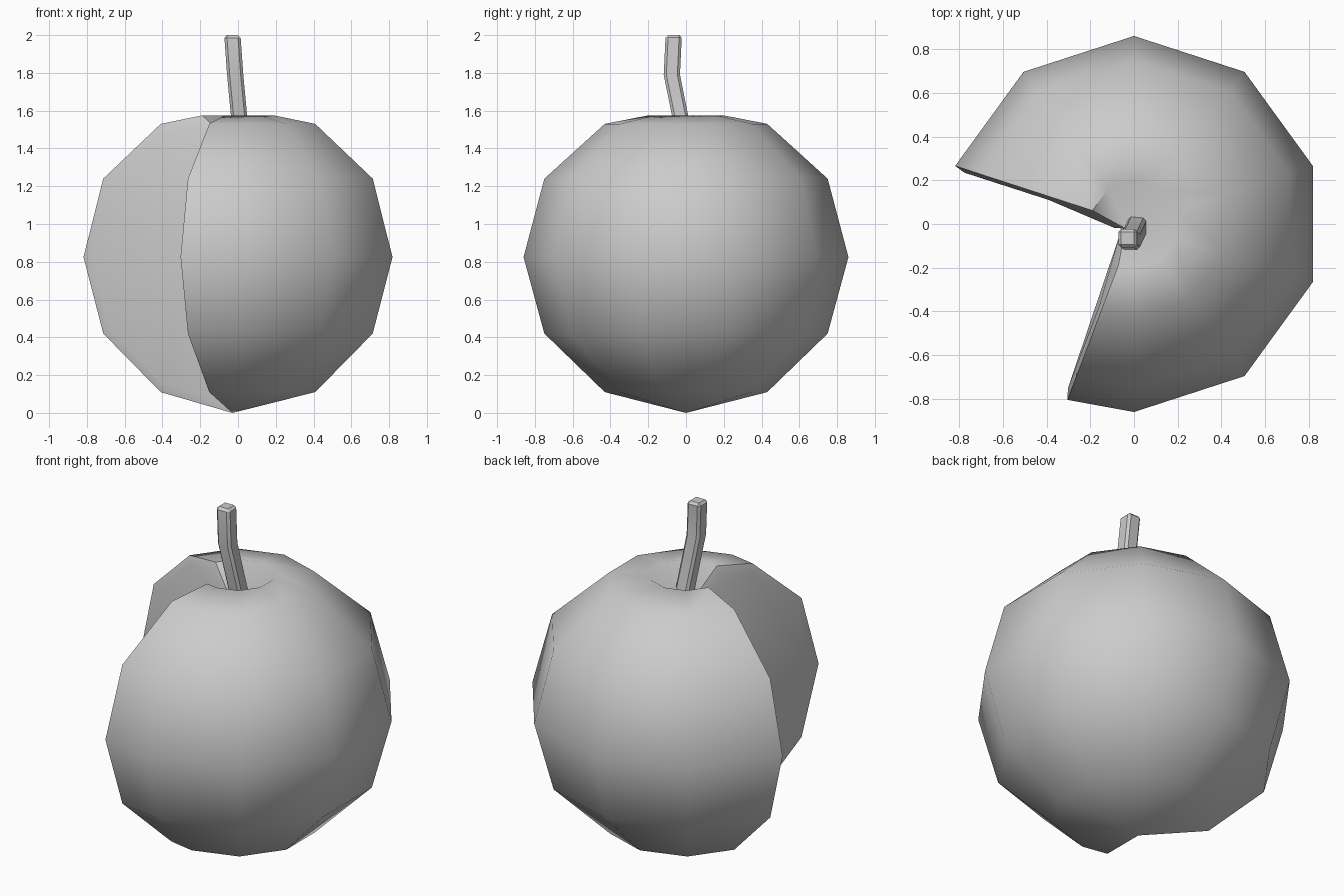
import bpy, bmesh
from math import sin, cos, radians
from mathutils import Vector

cube = bpy.data.objects.get("Cube")
if cube:
    bpy.data.objects.remove(cube)

grey = bpy.data.materials.new("light_grey")
grey.use_nodes = True
grey.diffuse_color = (0.6, 0.6, 0.6, 1)
grey.node_tree.nodes["Principled BSDF"].inputs["Base Color"].default_value = (0.6, 0.6, 0.6, 1)


def finish(bm, name, smooth_angle):
    bmesh.ops.recalc_face_normals(bm, faces=bm.faces)
    mesh = bpy.data.meshes.new(name)
    bm.to_mesh(mesh)
    bm.free()
    mesh.materials.append(grey)
    ob = bpy.data.objects.new(name, mesh)
    bpy.context.collection.objects.link(ob)
    bpy.ops.object.select_all(action='DESELECT')
    ob.select_set(True)
    bpy.context.view_layer.objects.active = ob
    bpy.ops.object.shade_smooth_by_angle(angle=radians(smooth_angle))
    return ob


# Fruit body: a ten-sided lathe with a dimple and a missing wedge
profile = [(0.43, 0.11), (0.75, 0.42), (0.86, 0.825),
           (0.75, 1.24), (0.43, 1.53), (0.20, 1.575)]
angles = [249.3] + [270 + 36 * i for i in range(8)]
core = Vector((-0.04, -0.02, 0))

bm = bmesh.new()
bottom = bm.verts.new((-0.03, 0, 0))
top = bm.verts.new((core.x, core.y, 1.44))
columns = [[bm.verts.new((r * cos(radians(a)), r * sin(radians(a)), z)) for r, z in profile]
           for a in angles]
for a, b in zip(columns, columns[1:]):
    bm.faces.new((bottom, b[0], a[0]))
    bm.faces.new((top, a[-1], b[-1]))
    for i in range(len(profile) - 1):
        bm.faces.new((a[i], b[i], b[i + 1], a[i + 1]))

# Cut faces, each with a narrow bevelled rim
cuts = [bm.faces.new([bottom] + col + [top]) for col in (columns[0], columns[-1])]
bmesh.ops.recalc_face_normals(bm, faces=bm.faces)
for cut in cuts:
    bmesh.ops.inset_individual(bm, faces=[cut], thickness=0.05, depth=0.015)
body = finish(bm, "fruit_body", 50)

# Stem: a bent square bar with bevelled edges
path = [(0.02, 0, 1.42), (-0.015, -0.075, 1.79), (-0.03, -0.065, 1.995)]
half = 0.043
bm = bmesh.new()
rings = [[bm.verts.new(Vector(p) + Vector((sx * half, sy * half, 0)))
          for sx, sy in ((-1, -1), (1, -1), (1, 1), (-1, 1))] for p in path]
for a, b in zip(rings, rings[1:]):
    for i in range(4):
        j = (i + 1) % 4
        bm.faces.new((a[i], a[j], b[j], b[i]))
bm.faces.new(rings[0])
bm.faces.new(rings[-1])
for v in rings[-1]:
    v.co.z = 2.0
bmesh.ops.recalc_face_normals(bm, faces=bm.faces)
corners = [e for e in bm.edges if e.calc_face_angle(0) > 1]
bmesh.ops.bevel(bm, geom=corners, offset=0.014, segments=1, affect='EDGES')
finish(bm, "stem", 20)
